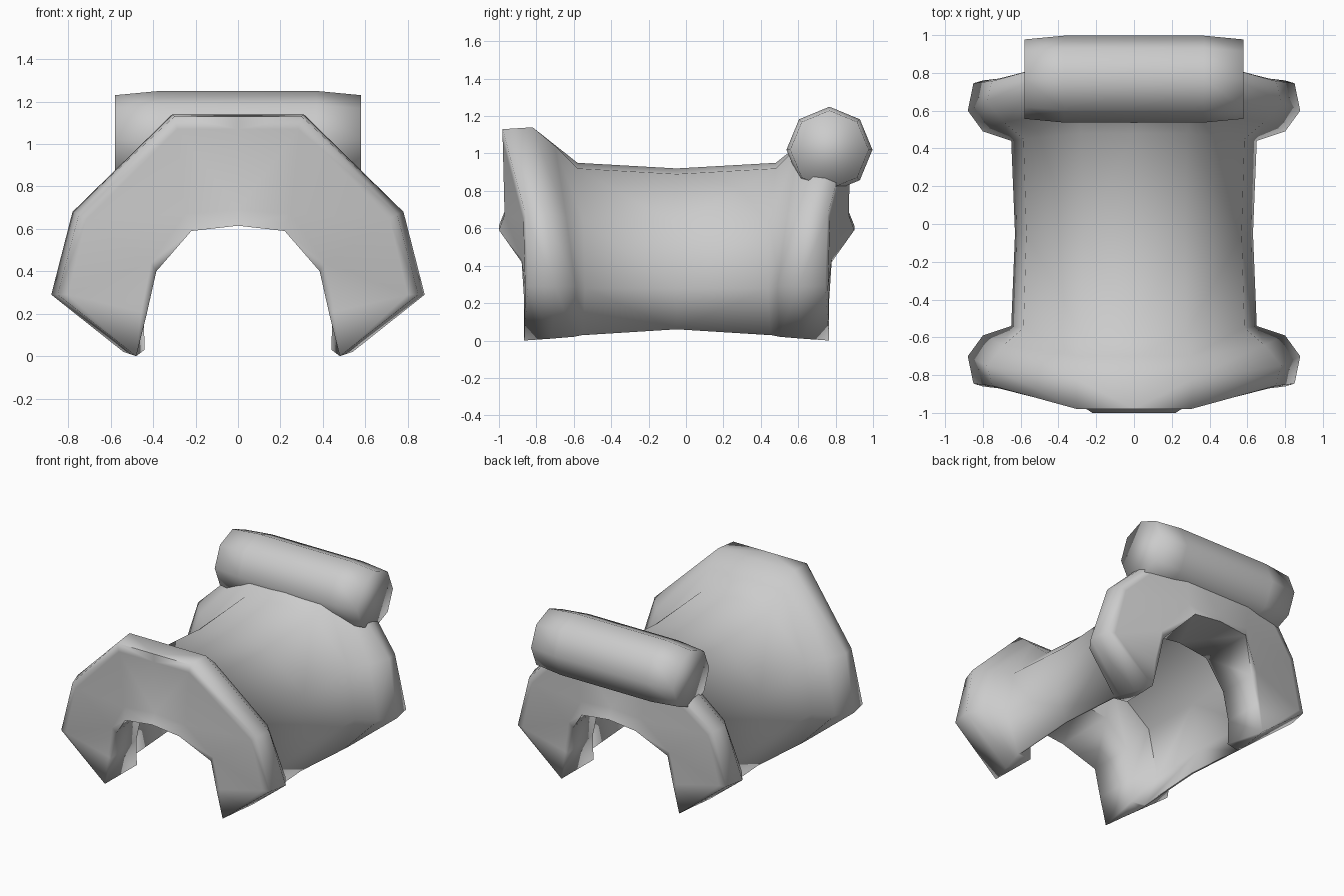
import bpy, bmesh, math

if "Cube" in bpy.data.objects:
    bpy.data.objects.remove(bpy.data.objects["Cube"])

grey = bpy.data.materials.new("plain grey")
grey.diffuse_color = (0.6, 0.6, 0.6, 1)
grey.use_nodes = True
grey.node_tree.nodes["Principled BSDF"].inputs["Base Color"].default_value = grey.diffuse_color


def finish(bm, name, angle):
    bmesh.ops.remove_doubles(bm, verts=bm.verts[:], dist=0.001)
    bmesh.ops.recalc_face_normals(bm, faces=bm.faces[:])
    me = bpy.data.meshes.new(name)
    bm.to_mesh(me)
    bm.free()
    me.materials.append(grey)
    ob = bpy.data.objects.new(name, me)
    bpy.context.collection.objects.link(ob)
    bpy.ops.object.select_all(action='DESELECT')
    ob.select_set(True)
    bpy.context.view_layer.objects.active = ob
    bpy.ops.object.shade_smooth_by_angle(angle=math.radians(angle))
    return ob


# Quarter of the arched shell: half rings of (x, distance from middle, z),
# each running from the lower edge up to the crown
body_mid = [(.55, 0, .06), (.63, 0, .28), (.57, 0, .62), (.27, 0, .89), (0, 0, .92)]
body_end = [(.55, .50, .03), (.65, .49, .28), (.585, .50, .64), (.28, .53, .92), (0, .53, .95)]


def lining(ring, back):
    """Inner face of the thin body wall."""
    return [(max(x - .012, 0), max(d - back, 0), z - (.012 if i > 1 else 0))
            for i, (x, d, z) in enumerate(ring)]


rings = [
    body_mid, body_end,
    # flared collar
    [(.54, .55, .02), (.80, .54, .29), (.69, .59, .66), (.30, .65, 1.04), (0, .65, 1.045)],
    [(.51, .67, .01), (.88, .65, .29), (.78, .70, .68), (.31, .77, 1.14), (0, .77, 1.14)],
    [(.48, .815, 0), (.85, .795, .29), (.75, .807, .67), (.30, .93, 1.13), (0, .93, 1.13)],
    # end face, narrow border first, then the opening rim
    [(.48, .815, 0), (.80, .81, .29), (.715, .82, .645), (.285, .93, 1.07), (0, .93, 1.07)],
    [(.48, .815, 0), (.455, .815, .21), (.41, .83, .44), (.25, .92, .67), (0, .92, .69)],
    [(.48, .815, 0), (.43, .815, .20), (.385, .815, .40), (.22, .95, .59), (0, .95, .615)],
    # inner lip of the collar, then the thin body lining
    [(.44, .50, .03), (.445, .50, .21), (.40, .50, .42), (.235, .52, .61), (0, .52, .64)],
    lining(body_end, .02), lining(body_mid, 0),
]
bm = bmesh.new()
for sx in (1, -1):
    for sy in (1, -1):
        grid = [[bm.verts.new((sx * x, -sy * d - .05, z)) for x, d, z in r] for r in rings]
        for a, b in zip(grid, grid[1:]):
            for i in range(4):
                bm.faces.new((a[i], a[i + 1], b[i + 1], b[i]))
        # underside of the wall and collar
        low = [g[0] for g in grid]
        bm.faces.new((low[0], low[1], low[9], low[10]))
        bm.faces.new((low[1], low[2], low[8], low[9]))
        bm.faces.new((low[2], low[3], low[8]))
        bm.faces.new((low[3], low[4], low[8]))
bmesh.ops.remove_doubles(bm, verts=bm.verts[:], dist=0.001)
bmesh.ops.dissolve_degenerate(bm, dist=0.0005, edges=bm.edges[:])
finish(bm, "arched_shell", 84)

# Eight-sided roll lying across the back collar
bm = bmesh.new()
loops = []
for x, r in ((-.58, .21), (-.37, .23), (.37, .23), (.58, .21)):
    loops.append([bm.verts.new((x, .767 + r * math.cos(k * math.pi / 4),
                                1.02 + r * math.sin(k * math.pi / 4))) for k in range(8)])
for a, b in zip(loops, loops[1:]):
    for k in range(8):
        j = (k + 1) % 8
        bm.faces.new((a[k], a[j], b[j], b[k]))
bm.faces.new(loops[0])
bm.faces.new(loops[-1])
finish(bm, "back_roll", 120)
